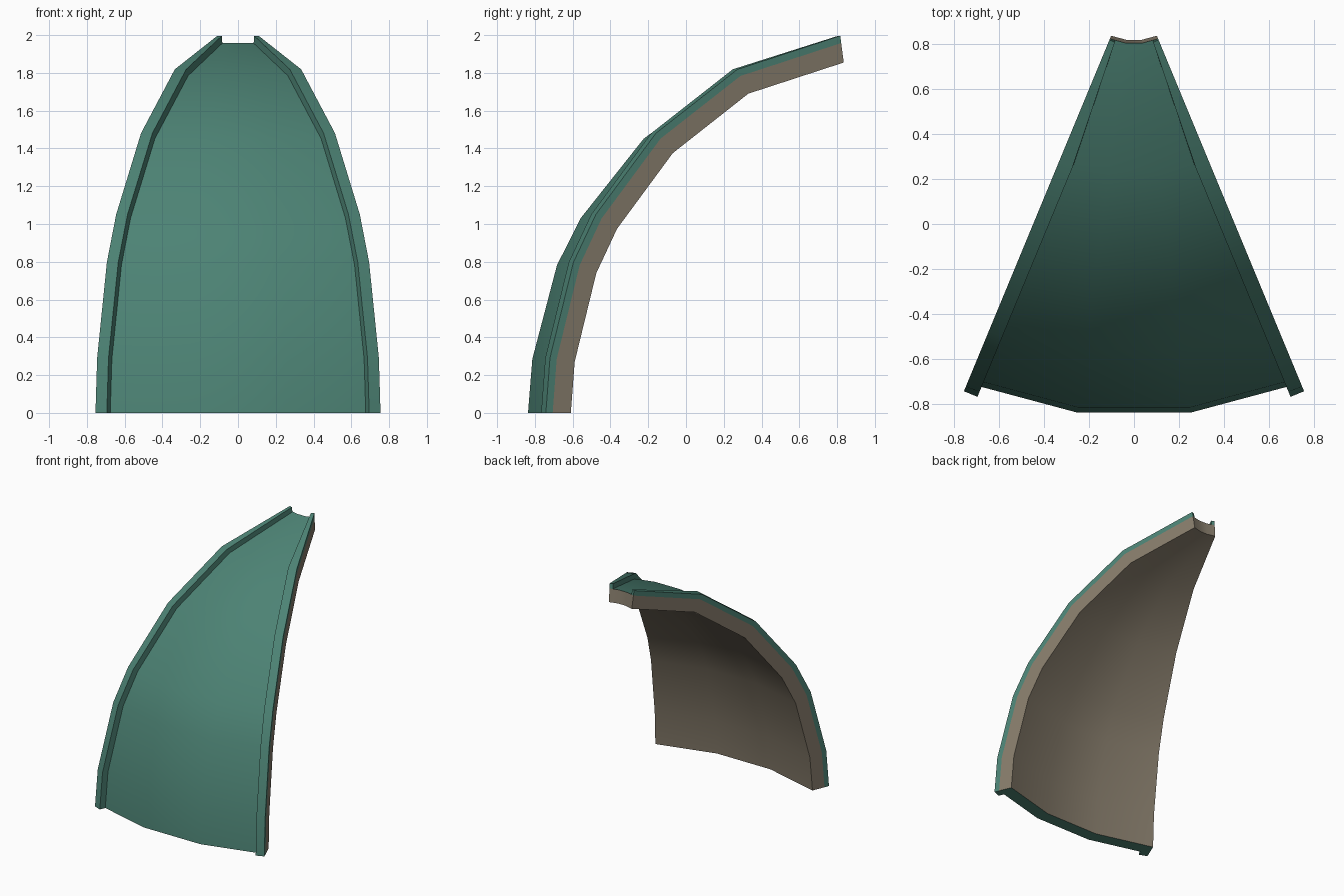
import bpy, bmesh, math

if "Cube" in bpy.data.objects:
    bpy.data.objects.remove(bpy.data.objects["Cube"])

AXIS_Y = 1.08                       # dome axis, behind the panel
HALF = math.radians(22.5)
# inner surface profile: (radius from axis, height)
INNER = [(1.829, 0), (1.807, 0.27), (1.683, 0.74), (1.564, 0.975),
         (1.245, 1.375), (0.812, 1.69), (0.265, 1.855)]
SHELL_T, RIB_T = 0.104, 0.143


def material(name, rgb):
    m = bpy.data.materials.new(name)
    m.diffuse_color = (*rgb, 1)
    m.use_nodes = True
    m.node_tree.nodes["Principled BSDF"].inputs["Base Color"].default_value = m.diffuse_color
    return m


TEAL = material("teal green", (0.073, 0.225, 0.175))
BROWN = material("warm grey brown", (0.235, 0.198, 0.145))


def offset(t):
    """Profile pushed outward from the dome centre by t."""
    out = []
    for r, z in INNER:
        k = 1 + t / math.hypot(r, z)
        out.append((r * k, z * k))
    return out


def polar(r, a, z):
    return (r * math.sin(a), AXIS_Y - r * math.cos(a), z)


def finish(bm, name, mats):
    bmesh.ops.recalc_face_normals(bm, faces=bm.faces[:])
    me = bpy.data.meshes.new(name)
    bm.to_mesh(me)
    bm.free()
    ob = bpy.data.objects.new(name, me)
    bpy.context.collection.objects.link(ob)
    for m in mats:
        me.materials.append(m)
    bpy.ops.object.select_all(action='DESELECT')
    ob.select_set(True)
    bpy.context.view_layer.objects.active = ob
    bpy.ops.object.shade_smooth_by_angle(angle=math.radians(32))
    return ob


def loft(rings, name, mats, rule):
    """Skin closed sections; rule(edge index or 'start'/'end') gives the material."""
    bm = bmesh.new()
    vs = [[bm.verts.new(p) for p in ring] for ring in rings]
    n = len(vs[0])
    for a, b in zip(vs, vs[1:]):
        for j in range(n):
            k = (j + 1) % n
            bm.faces.new((a[j], a[k], b[k], b[j])).material_index = rule(j)
    for ring, tag in ((vs[0], 'start'), (vs[-1], 'end')):
        if n == 8:                  # curved strip end cap as quads
            for j in range(3):
                f = bm.faces.new((ring[j], ring[j + 1], ring[6 - j], ring[7 - j]))
                f.material_index = rule(tag)
        else:
            bm.faces.new(ring).material_index = rule(tag)
    return finish(bm, name, mats)


# curved dome panel: three 15 degree facets, outer skin teal, the rest brown
angles = [-HALF + i * HALF * 2 / 3 for i in range(4)]
rings = []
for (ri, zi), (ro, zo) in zip(INNER, offset(SHELL_T)):
    rings.append([polar(ro, a, zo) for a in angles] +
                 [polar(ri, a, zi) for a in reversed(angles)])
loft(rings, "dome_panel", [TEAL, BROWN],
     lambda j: 0 if j in (0, 1, 2, 'start') else 1)

# raised ribs along both side edges
for side, name in ((1, "right_rib"), (-1, "left_rib")):
    rings = []
    for i, ((rs, zs), (ro, zo), (rl, zl)) in enumerate(
            zip(offset(SHELL_T), offset(RIB_T), offset(SHELL_T - 0.03))):
        w = 0.026 if i == len(INNER) - 1 else 0.065

        def pt(r, z, inward):
            x, y, z = polar(r, HALF, z)
            return (side * (x - inward * math.cos(HALF)), y - inward * math.sin(HALF), z)
        rings.append([pt(rs, zs, 0), pt(ro, zo, 0), pt(ro, zo, w), pt(rl, zl, w)])
    loft(rings, name, [TEAL], lambda j: 0)
